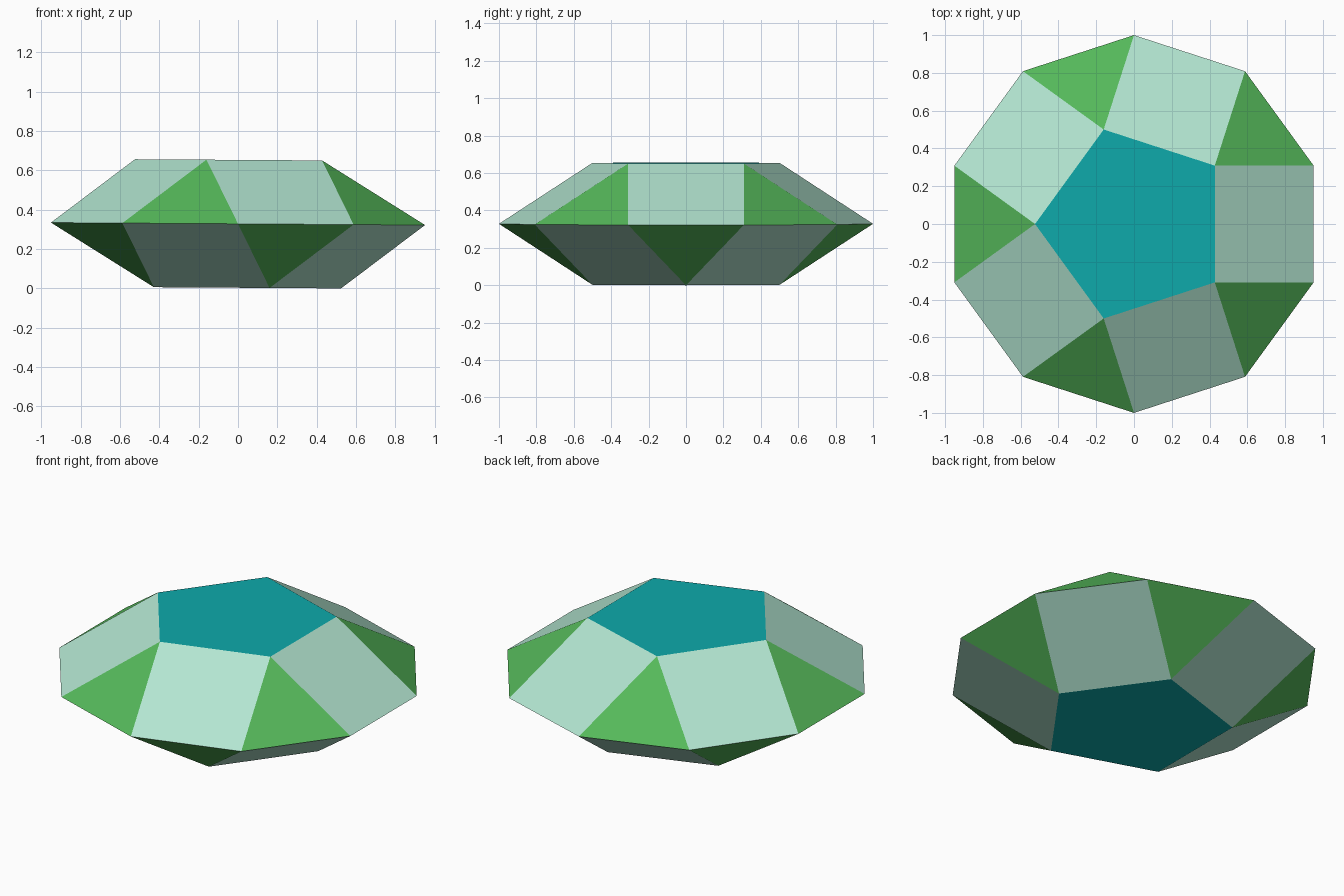
import bpy, bmesh, math
from mathutils import Matrix, Vector

if "Cube" in bpy.data.objects:
    bpy.data.objects.remove(bpy.data.objects["Cube"])

RING_R, CAP_R, HALF_H = 1.0, 0.526, 0.325
TILT = 0.0065  # slight lean toward +x


def material(name, rgb):
    m = bpy.data.materials.new(name)
    lin = [((c / 255 + 0.055) / 1.055) ** 2.4 if c > 10 else c / 255 / 12.92 for c in rgb]
    m.diffuse_color = (*lin, 1)
    m.use_nodes = True
    m.node_tree.nodes["Principled BSDF"].inputs["Base Color"].default_value = m.diffuse_color
    return m


# Colours are chosen by side count: triangle, square, pentagon
mats = {3: material("leaf_green", (85, 184, 90)),
        4: material("pale_mint", (179, 230, 209)),
        5: material("teal", (14, 170, 171))}
slots = list(mats)

bm = bmesh.new()


def polar(r, degrees, z):
    a = math.radians(degrees)
    return bm.verts.new((r * math.cos(a), r * math.sin(a), z))


# Shared ten-sided girdle
ring = [polar(RING_R, 18 + 36 * i, 0) for i in range(10)]


def cupola(z, start):
    """Five-sided cap joined to the girdle by alternating triangles and squares."""
    cap = [polar(CAP_R, start + 72 * k, z) for k in range(5)]
    bm.faces.new(cap)
    first = round((start - 36) / 36)  # girdle corner just before the first cap corner
    for k in range(5):
        a, b, c = (ring[(first + 2 * k + j) % 10] for j in range(3))
        bm.faces.new((a, b, cap[k]))
        bm.faces.new((b, c, cap[(k + 1) % 5], cap[k]))


cupola(HALF_H, 180)   # upper half
cupola(-HALF_H, 0)    # lower half, turned half way round

bmesh.ops.recalc_face_normals(bm, faces=bm.faces)
for f in bm.faces:
    f.material_index = slots.index(len(f.verts))
    f.smooth = False

# Lean the solid and stand it on the ground
bm.transform(Matrix.Rotation(TILT, 4, 'Y'))
low = min(v.co.z for v in bm.verts)
bm.transform(Matrix.Translation(Vector((0, 0, -low))))

mesh = bpy.data.meshes.new("faceted_gem")
bm.to_mesh(mesh)
bm.free()
for m in mats.values():
    mesh.materials.append(m)
gem = bpy.data.objects.new("faceted_gem", mesh)
bpy.context.collection.objects.link(gem)
